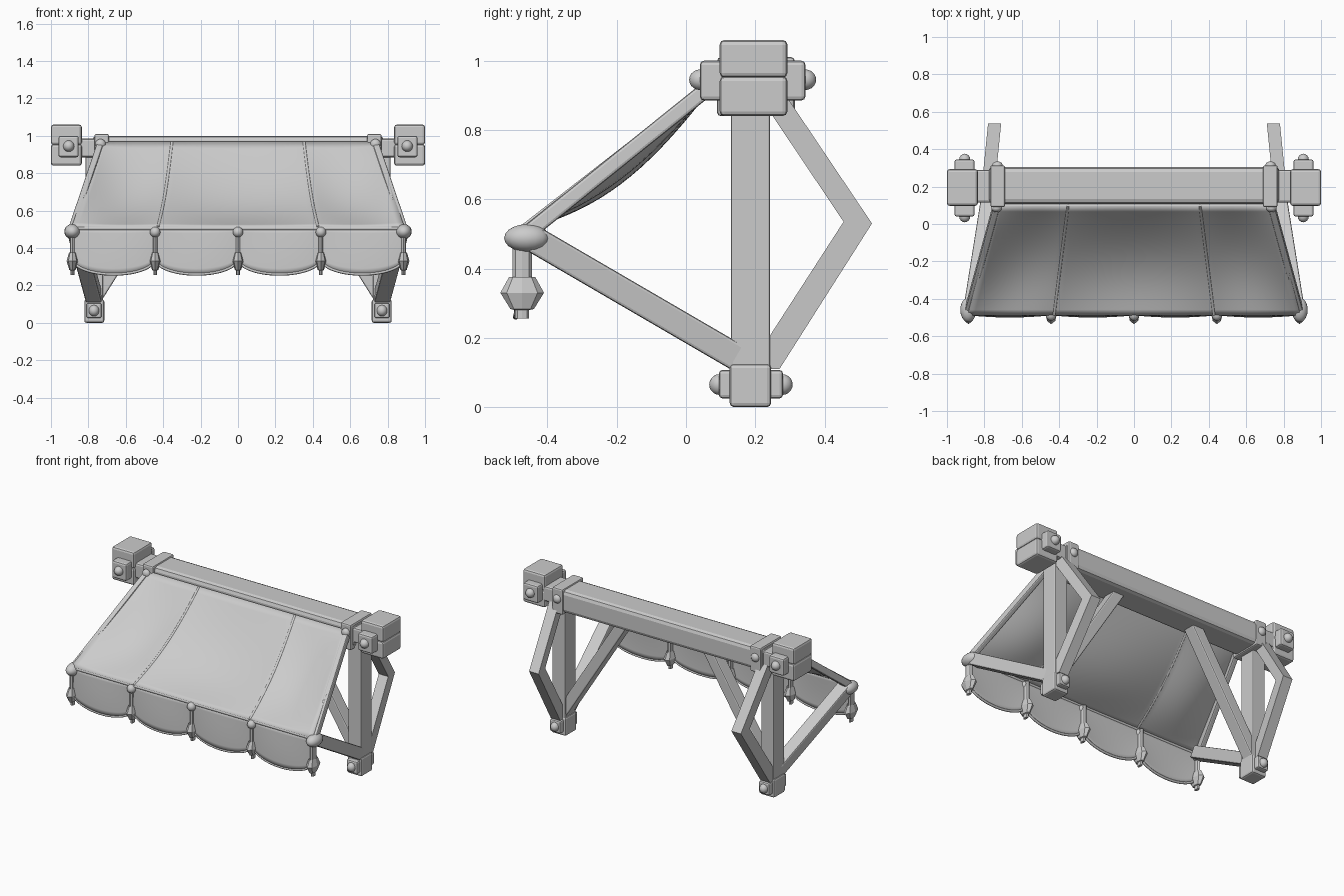
import bpy, bmesh
from math import sin, pi, sqrt
from mathutils import Vector

cube = bpy.data.objects.get("Cube")
if cube:
    bpy.data.objects.remove(cube, do_unlink=True)

GREY = (0.6, 0.6, 0.6, 1)
mat = bpy.data.materials.new("plain_grey")
mat.use_nodes = True
mat.diffuse_color = GREY
mat.node_tree.nodes["Principled BSDF"].inputs["Base Color"].default_value = GREY


def finish(name, bm, bevel=0.0, smooth=False, thick=0.0):
    bmesh.ops.recalc_face_normals(bm, faces=bm.faces)
    me = bpy.data.meshes.new(name)
    bm.to_mesh(me)
    bm.free()
    ob = bpy.data.objects.new(name, me)
    bpy.context.collection.objects.link(ob)
    me.materials.append(mat)
    if thick:
        m = ob.modifiers.new("Thickness", 'SOLIDIFY')
        m.thickness, m.offset = thick, 0
    if bevel:
        m = ob.modifiers.new("Bevel", 'BEVEL')
        m.width, m.segments = bevel, 2
    if smooth:
        for p in me.polygons:
            p.use_smooth = True
    return ob


def box(name, lo, hi, bevel=0.012):
    lo, hi = Vector(lo), Vector(hi)
    bm = bmesh.new()
    bmesh.ops.create_cube(bm, size=1)
    bmesh.ops.scale(bm, vec=[abs(d) for d in hi - lo], verts=bm.verts)
    bmesh.ops.translate(bm, vec=(lo + hi) / 2, verts=bm.verts)
    return finish(name, bm, bevel)


def beam(name, p, q, w, h, side, bevel=0.008):
    """Square timber from p to q; w is measured along side."""
    p, q = Vector(p), Vector(q)
    d = (q - p).normalized()
    n = d.cross(Vector(side)).normalized()
    s = n.cross(d)
    bm = bmesh.new()
    bmesh.ops.create_cube(bm, size=1)
    for v in bm.verts:
        c = v.co.copy()
        v.co = (p + q) / 2 + s * c.x * w + n * c.y * h + (q - p) * c.z
    return finish(name, bm, bevel)


def ball(name, at, size):
    bm = bmesh.new()
    bmesh.ops.create_uvsphere(bm, u_segments=16, v_segments=10, radius=1)
    bmesh.ops.scale(bm, vec=size, verts=bm.verts)
    bmesh.ops.translate(bm, vec=at, verts=bm.verts)
    return finish(name, bm, smooth=True)


def tube(name, pts, r):
    cu = bpy.data.curves.new(name, 'CURVE')
    cu.dimensions = '3D'
    cu.bevel_depth, cu.bevel_resolution, cu.use_fill_caps = r, 2, True
    sp = cu.splines.new('POLY')
    sp.points.add(len(pts) - 1)
    for pt, co in zip(sp.points, pts):
        pt.co = (*co, 1)
    tmp = bpy.data.objects.new(name, cu)
    bpy.context.collection.objects.link(tmp)
    bpy.context.view_layer.update()
    bm = bmesh.new()
    bm.from_mesh(tmp.to_mesh())
    bpy.data.objects.remove(tmp, do_unlink=True)
    finish(name, bm, smooth=True)


def sheet(name, fn, nu, nv, thick):
    """Grid surface through fn(u, v) with u and v from 0 to 1."""
    bm = bmesh.new()
    g = [[bm.verts.new(fn(i / nu, j / nv)) for j in range(nv + 1)] for i in range(nu + 1)]
    for i in range(nu):
        for j in range(nv):
            bm.faces.new((g[i][j], g[i + 1][j], g[i + 1][j + 1], g[i][j + 1]))
    finish(name, bm, smooth=True, thick=thick)


# Sagging canopy cloth
SEAM = 0.48


def cloth(u, t):
    a = abs(u)
    panel = sin(pi * (a / SEAM / 2 + 0.5)) if a < SEAM else sin(pi * (a - SEAM) / (1 - SEAM))
    sag = (0.055 * (1 - u ** 4) + 0.035 * abs(panel)) * sin(pi * t ** 0.95)
    return (u * (0.735 + 0.155 * t), 0.1 - 0.585 * t, 0.965 - 0.455 * t - sag)


sheet("canopy_cloth", lambda u, v: cloth(2 * u - 1, v), 50, 20, 0.012)
for u, n in ((-SEAM, "right"), (SEAM, "left")):
    tube(n + "_canopy_seam", [cloth(u, k / 16) for k in range(17)], 0.009)
tube("canopy_front_cord", [(-0.885, -0.48, 0.505), (0.885, -0.48, 0.505)], 0.01)

# Scalloped valance with hems, knobs and hanging finials
POSTS = [-0.885, -0.443, 0, 0.443, 0.885]


def hem_z(s):
    return 0.345 - 0.085 * sqrt(max(0, 1 - s * s))


for k in range(4):
    x0, x1 = POSTS[k], POSTS[k + 1]

    def scallop(u, v):
        s = 2 * u - 1
        z = 0.51 + (hem_z(s) - 0.51) * v
        return (x0 + (x1 - x0) * u, -0.48 - 0.012 * sin(pi * v / 2) * (1 - s * s), z)

    sheet(f"valance_scallop_{k + 1}", scallop, 24, 8, 0.01)
    tube(f"valance_hem_{k + 1}", [scallop(i / 24, 1) for i in range(25)], 0.008)

FINIAL = [(0, 0.5), (0.028, 0.5), (0.028, 0.37), (0.038, 0.375), (0.063, 0.33),
          (0.034, 0.283), (0.02, 0.28), (0.02, 0.256), (0, 0.256)]
for k, x in enumerate(POSTS):
    bm = bmesh.new()
    vs = [bm.verts.new((0, r, z)) for r, z in FINIAL]
    es = [bm.edges.new(e) for e in zip(vs, vs[1:])]
    bmesh.ops.spin(bm, geom=vs + es, cent=(0, 0, 0), axis=(0, 0, 1), angle=2 * pi, steps=8)
    bmesh.ops.remove_doubles(bm, verts=bm.verts, dist=0.0005)
    bmesh.ops.scale(bm, vec=(0.5, 1, 1), verts=bm.verts)
    bmesh.ops.translate(bm, vec=(x, -0.473, 0), verts=bm.verts)
    finish(f"hanging_finial_{k + 1}", bm)
    if abs(x) < 0.8:
        ball(f"valance_knob_{k + 1}", (x, -0.487, 0.485), (0.028, 0.03, 0.028))

# Ridge beam
box("ridge_beam", (-0.78, 0.108, 0.85), (0.78, 0.305, 1.0), 0.026)

for sx, side in ((1, "left_"), (-1, "right_")):
    def bx(name, lo, hi, bevel=0.012):
        box(side + name, (sx * lo[0], *lo[1:]), (sx * hi[0], *hi[1:]), bevel)

    def bar(name, p, q, w, h, axis=(1, 0, 0)):
        beam(side + name, (sx * p[0], *p[1:]), (sx * q[0], *q[1:]), w, h, axis)

    # End block with bolted plates
    bx("beam_neck", (0.7, 0.115, 0.885), (0.9, 0.29, 0.985))
    bx("end_block_lower", (0.835, 0.097, 0.84), (1.0, 0.293, 0.955), 0.014)
    bx("end_block_upper", (0.835, 0.097, 0.951), (1.0, 0.293, 1.06), 0.014)
    bx("end_plate", (0.852, 0.04, 0.885), (0.96, 0.345, 1.0))
    bx("beam_collar", (0.69, 0.09, 0.84), (0.768, 0.314, 1.01), 0.01)
    for y, n in ((0.042, "front"), (0.343, "back")):
        ball(f"{side}{n}_end_bolt", (sx * 0.905, y, 0.945), (0.03, 0.033, 0.03))
    ball(side + "collar_bolt", (sx * 0.735, 0.085, 0.955), (0.028, 0.022, 0.028))
    ball(side + "collar_back_bolt", (sx * 0.73, 0.313, 0.94), (0.028, 0.022, 0.028))

    # Post and bolted foot
    bx("post", (0.722, 0.13, 0.05), (0.815, 0.243, 0.9), 0.006)
    bx("foot_block", (0.715, 0.126, 0), (0.822, 0.246, 0.125), 0.012)
    bx("foot_plate", (0.73, 0.095, 0.025), (0.81, 0.28, 0.107), 0.01)
    for y, n in ((0.097, "front"), (0.278, "back")):
        ball(f"{side}{n}_foot_bolt", (sx * 0.77, y, 0.065), (0.028, 0.03, 0.03))

    # Straight braces and canopy side rail
    bar("front_brace", (0.768, 0.17, 0.13), (0.865, -0.44, 0.485), 0.085, 0.078)
    bar("inner_brace", (0.79, 0.187, 0.09), (0.285, 0.187, 0.89), 0.085, 0.072, (0, 1, 0))
    bar("canopy_rail", (0.735, 0.1, 0.95), (0.887, -0.46, 0.5), 0.036, 0.045)
    ball(side + "corner_knob", (sx * 0.886, -0.459, 0.488), (0.043, 0.066, 0.04))

    # Bent back brace, leaning slightly inward toward its elbow
    outline = [(0.2, 0.915), (0.278, 0.915), (0.537, 0.53),
               (0.27, 0.11), (0.18, 0.11), (0.455, 0.535)]
    bm = bmesh.new()
    rings = [[bm.verts.new((sx * (0.772 + w - 0.1 * (y - 0.27)), y, z)) for y, z in outline]
             for w in (-0.035, 0.035)]
    for i in range(6):
        j = (i + 1) % 6
        bm.faces.new((rings[0][i], rings[0][j], rings[1][j], rings[1][i]))
    for r in rings:
        bm.faces.new((r[0], r[1], r[2], r[5]))
        bm.faces.new((r[2], r[3], r[4], r[5]))
    finish(side + "bent_back_brace", bm)
